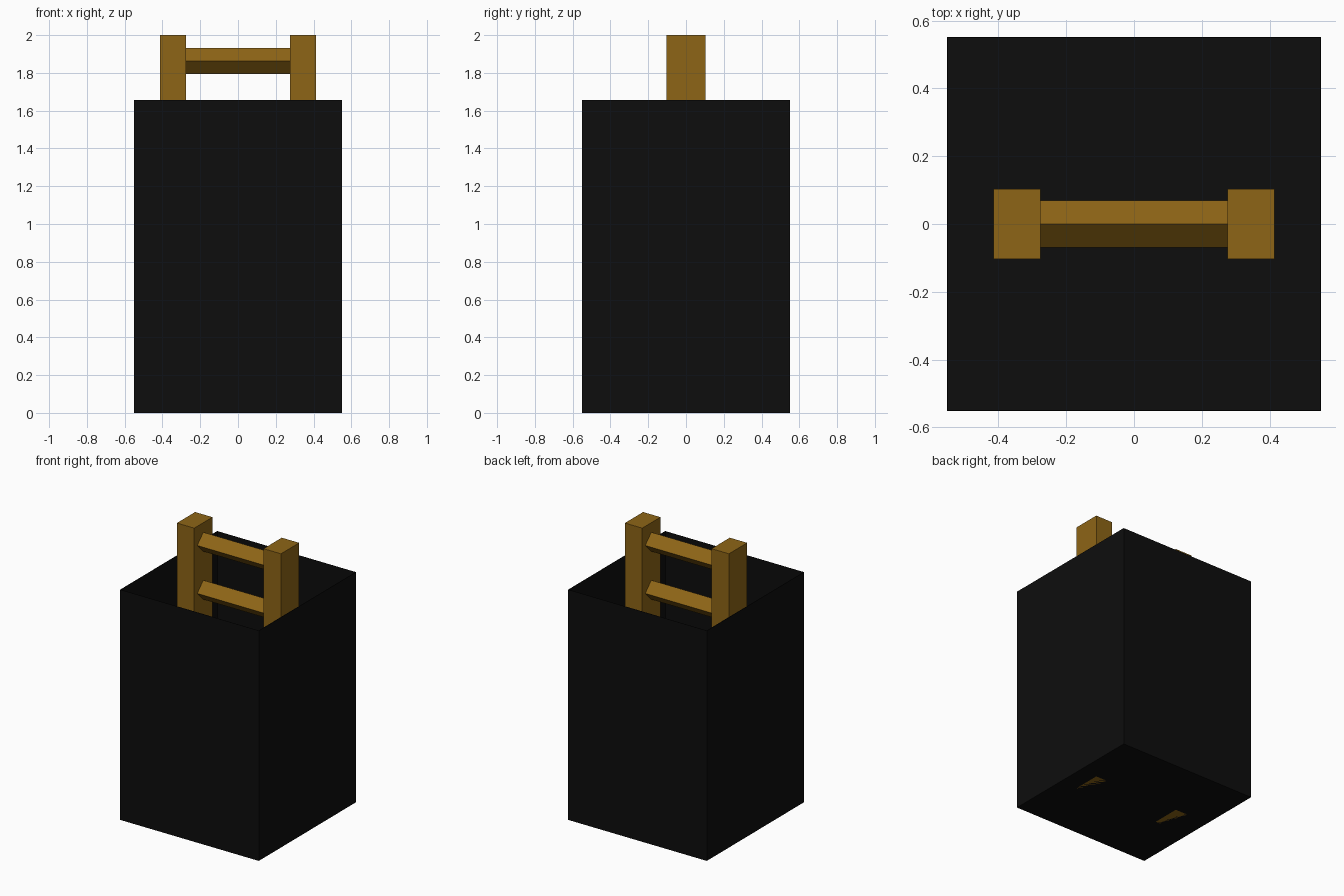
import bpy, bmesh
from math import pi

if "Cube" in bpy.data.objects:
    bpy.data.objects.remove(bpy.data.objects["Cube"])

U = 2 / 29  # the model sits on a regular unit grid, 29 units tall


def material(name, rgb):
    m = bpy.data.materials.new(name)
    m.diffuse_color = (*rgb, 1)
    m.use_nodes = True
    m.node_tree.nodes["Principled BSDF"].inputs["Base Color"].default_value = m.diffuse_color
    return m


wood = material("wood", (0.27, 0.13, 0.008))
black = material("black", (0.004, 0.004, 0.004))


def box(name, size, centre, mat):
    bpy.ops.mesh.primitive_cube_add(size=1, location=[c * U for c in centre])
    ob = bpy.context.object
    ob.name = name
    ob.scale = [s * U for s in size]
    bpy.ops.object.transform_apply(location=False, rotation=False, scale=True)
    ob.data.materials.append(mat)
    return ob


# Open-topped shaft: thin walls and floor, no lid
shaft = box("shaft", (16, 16, 24), (0, 0, 12), black)
bm = bmesh.new()
bm.from_mesh(shaft.data)
lid = [f for f in bm.faces if f.normal.z > 0.9]
bmesh.ops.delete(bm, geom=lid, context='FACES_ONLY')
bm.to_mesh(shaft.data)
bm.free()
walls = shaft.modifiers.new("thin_walls", 'SOLIDIFY')
walls.thickness = 0.003
walls.offset = -1
walls.use_even_offset = True

# Ladder rails, standing on the shaft floor and rising above the rim
for side, label in ((-1, "left"), (1, "right")):
    box(f"{label}_rail", (2, 3, 29), (5 * side, 0, 14.5), wood)

# Diamond-section rungs between the rails
for i in range(6):
    bpy.ops.mesh.primitive_cylinder_add(
        vertices=4, radius=U, depth=8 * U,
        location=(0, 0, (2 + 5 * i) * U), rotation=(0, pi / 2, 0))
    rung = bpy.context.object
    rung.name = f"rung_{i + 1}"
    rung.data.materials.append(wood)
